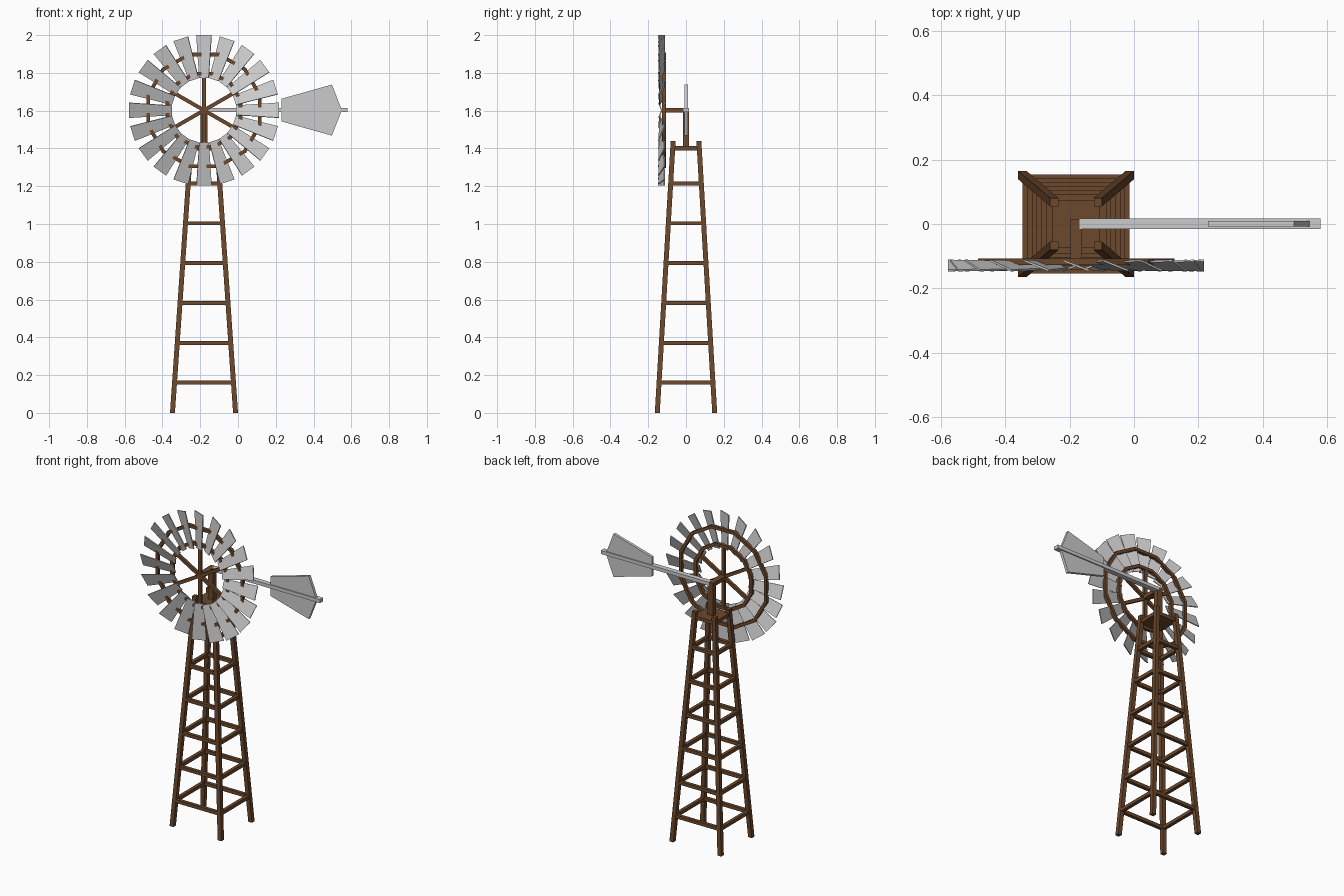
import bpy, bmesh
from math import sin, cos, pi, radians
from mathutils import Vector, Matrix

if "Cube" in bpy.data.objects:
    bpy.data.objects.remove(bpy.data.objects["Cube"])

CX = -0.18                     # tower axis
HUB = Vector((CX, -0.117, 1.602))

rust = bpy.data.materials.new("rusty_brown")
rust.diffuse_color = (0.15, 0.065, 0.025, 1)
rust.use_nodes = True
rust.node_tree.nodes["Principled BSDF"].inputs["Base Color"].default_value = rust.diffuse_color


def finish(name, bm, mat=None):
    bmesh.ops.recalc_face_normals(bm, faces=bm.faces)
    me = bpy.data.meshes.new(name)
    bm.to_mesh(me)
    bm.free()
    if mat:
        me.materials.append(mat)
    ob = bpy.data.objects.new(name, me)
    bpy.context.collection.objects.link(ob)
    return ob


def loft(name, loops, mat=None):
    """Closed solid between two matching outlines."""
    bm = bmesh.new()
    a, b = [[bm.verts.new(p) for p in loop] for loop in loops]
    bm.faces.new(a)
    bm.faces.new(b)
    for i in range(len(a)):
        j = (i + 1) % len(a)
        bm.faces.new((a[i], a[j], b[j], b[i]))
    return finish(name, bm, mat)


def box(name, lo, hi, mat=None):
    quad = [(lo[0], lo[1]), (hi[0], lo[1]), (hi[0], hi[1]), (lo[0], hi[1])]
    return loft(name, [[(x, y, z) for x, y in quad] for z in (lo[2], hi[2])], mat)


def leg_pos(z):
    t = z / 1.44
    return 0.167 + (0.068 - 0.167) * t, 0.152 + (0.068 - 0.152) * t


def ring(name, radius, segs, half):
    """Faceted wheel rim with a square section."""
    bm = bmesh.new()
    rows = []
    for i in range(segs):
        a = 2 * pi * (i + 0.5) / segs
        rows.append([bm.verts.new(HUB + Vector(((radius + r) * cos(a), y, (radius + r) * sin(a))))
                     for r, y in ((-half, -half), (half, -half), (half, half), (-half, half))])
    for i in range(segs):
        p, q = rows[i], rows[(i + 1) % segs]
        for k in range(4):
            m = (k + 1) % 4
            bm.faces.new((p[k], p[m], q[m], q[k]))
    return finish(name, bm, rust)


# Tower legs
h = 0.013
for sx in (-1, 1):
    for sy in (-1, 1):
        loops = []
        for z in (0, 1.44):
            x, y = leg_pos(z)
            loops.append([(CX + sx * x + dx * h, sy * y + dy * h, z)
                          for dx, dy in ((-1, -1), (1, -1), (1, 1), (-1, 1))])
        loft("tower_leg", loops, rust)

# Cross rails
r = 0.0105
for i in range(6):
    z = 0.16 + 0.211 * i
    x, y = leg_pos(z)
    for s in (-1, 1):
        box("cross_rail_x", (CX - x, s * y - r, z - r), (CX + x, s * y + r, z + r), rust)
        box("cross_rail_y", (CX + s * x - r, -y, z - r), (CX + s * x + r, y, z + r), rust)

# Platform, mast and drive shaft
box("top_platform", (CX - 0.075, -0.075, 1.39), (CX + 0.075, 0.075, 1.412), rust)
box("mast", (CX - 0.018, -0.016, 1.40), (CX + 0.018, 0.016, 1.614), rust)
box("drive_shaft", (CX - 0.018, -0.128, 1.59), (CX + 0.018, 0.016, 1.614), rust)

# Tail boom and fin
box("tail_boom", (CX + 0.01, -0.015, 1.593), (0.58, 0.017, 1.615))
fin = [(0.23, -0.06), (0.497, -0.135), (0.55, 0), (0.497, 0.135), (0.23, 0.06)]
loft("tail_fin", [[(x, y, 1.603 + z) for x, z in fin] for y in (-0.008, 0.01)])

# Wheel rims and spokes
ring("outer_rim", 0.306, 12, 0.010)
ring("inner_rim", 0.200, 12, 0.010)
for i in range(6):
    spoke = box("spoke", (-0.010, -0.009, 0), (0.010, 0.009, 0.20), rust)
    spoke.matrix_world = Matrix.Translation(HUB) @ Matrix.Rotation(i * pi / 3, 4, 'Y')

# Pitched blades
for i in range(20):
    loops = [[(-w, -0.003, z), (w, -0.003, z), (w, 0.003, z), (-w, 0.003, z)]
             for w, z in ((0.027, 0.17), (0.043, 0.398))]
    blade = loft("wheel_blade", loops)
    blade.matrix_world = (Matrix.Translation((HUB.x, -0.129, HUB.z))
                          @ Matrix.Rotation(i * pi / 10, 4, 'Y')
                          @ Matrix.Rotation(radians(-21), 4, 'Z'))
